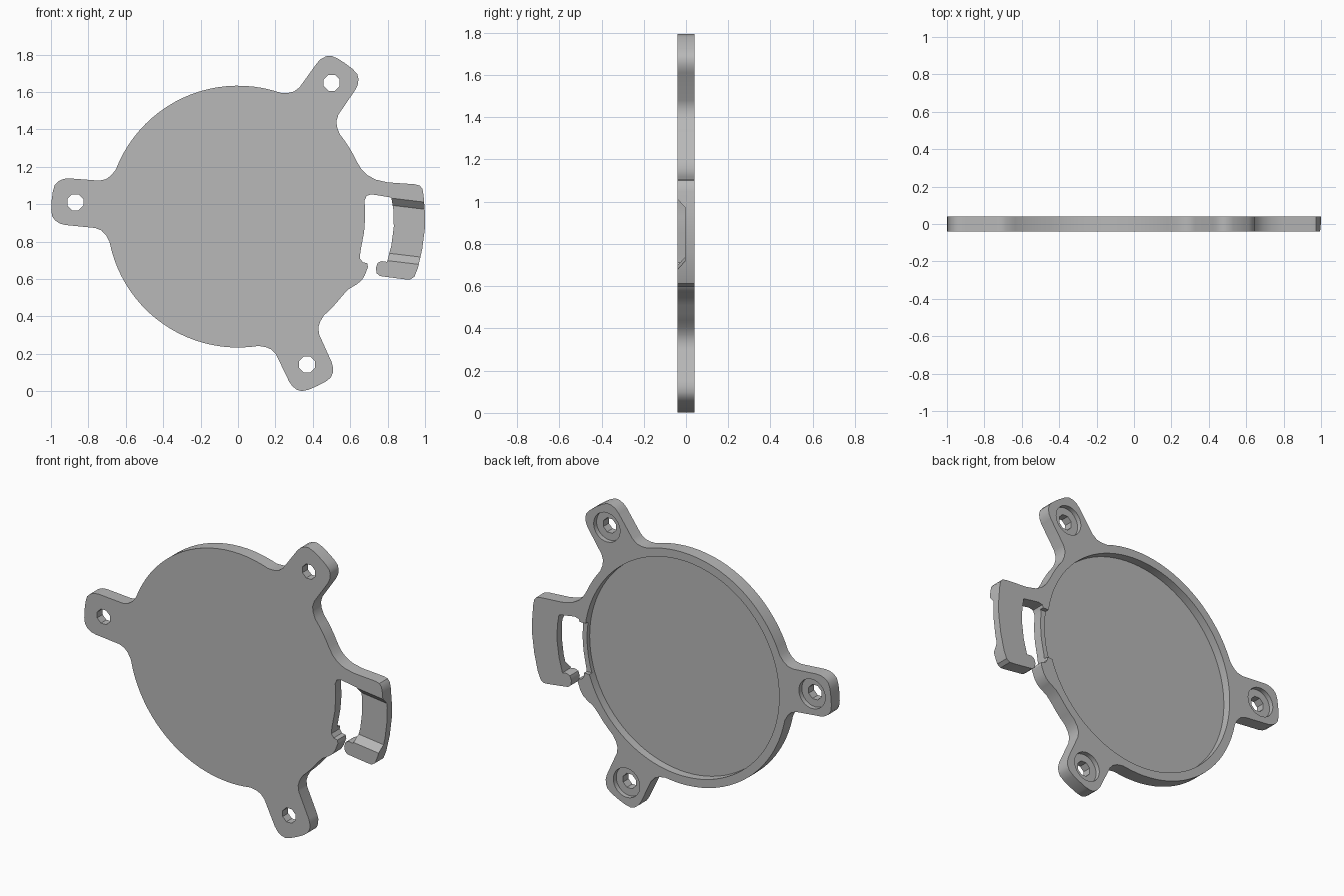
import bpy, bmesh, math

if "Cube" in bpy.data.objects:
    bpy.data.objects.remove(bpy.data.objects["Cube"], do_unlink=True)

CZ = 0.934          # height of the disc centre
R = 0.70            # disc radius
HALF = 0.04         # half thickness
TAB_ANGLES = (55, 175, 295)

grey = bpy.data.materials.new("plain grey")
grey.diffuse_color = (0.48, 0.48, 0.48, 1)
grey.use_nodes = True
grey.node_tree.nodes["Principled BSDF"].inputs["Base Color"].default_value = (0.48, 0.48, 0.48, 1)


def prism(name, front, y0, y1, back=None):
    """Solid between an (x, z) outline at y0 and a matching one at y1."""
    bm = bmesh.new()
    a = [bm.verts.new((x, y0, z)) for x, z in front]
    b = [bm.verts.new((x, y1, z)) for x, z in (back or front)]
    bm.faces.new(a)
    bm.faces.new(b[::-1])
    n = len(a)
    for i in range(n):
        j = (i + 1) % n
        bm.faces.new((a[j], a[i], b[i], b[j]))
    bmesh.ops.recalc_face_normals(bm, faces=bm.faces)
    mesh = bpy.data.meshes.new(name)
    bm.to_mesh(mesh)
    bm.free()
    mesh.materials.append(grey)
    ob = bpy.data.objects.new(name, mesh)
    bpy.context.collection.objects.link(ob)
    return ob


def polar(r, deg):
    t = math.radians(deg)
    return (r * math.cos(t), CZ + r * math.sin(t))


def arc(a0, a1):
    n = max(2, round((a1 - a0) / 4))
    return [polar(R, a0 + (a1 - a0) * i / n) for i in range(1, n)]


def circle(cx, cz, r, n, turn=0):
    return [(cx + r * math.cos(turn + math.tau * i / n),
             cz + r * math.sin(turn + math.tau * i / n)) for i in range(n)]


# Half outline of a mounting tab: distance outward, distance sideways
TAB = [(.673, .193), (.695, .160), (.72, .138), (.755, .127), (.915, .125),
       (.945, .120), (.972, .106), (.990, .085), (.998, .05)]


def tab(deg):
    t = math.radians(deg)
    pts = [(u, -v) for u, v in TAB] + [(1.0, 0)] + TAB[::-1]
    return [(u * math.cos(t) - v * math.sin(t),
             CZ + u * math.sin(t) + v * math.cos(t)) for u, v in pts]


# Lip, slot and side of the disc next to the clip
LIP = [(.59, .545), (.635, .572), (.66, .592), (.678, .62), (.695, .665),
       (.691, .684), (.667, .69), (.651, .712), (.655, .75), (.674, .85),
       (.68, .93), (.677, 1.02), (.688, 1.046), (.715, 1.053)]
# Clip: inner edge downward, rounded end, outer edge upward, arm to the disc
CLIP = [(.82, 1.036), (.831, .97), (.833, .88), (.82, .78), (.797, .692),
        (.768, .696), (.747, .687), (.737, .66), (.742, .63), (.76, .616),
        (.89, .599), (.92, .597), (.943, .612), (.962, .66), (.985, .76),
        (.999, .87), (1.0, .95), (.992, 1.05), (.986, 1.082), (.972, 1.10),
        (.945, 1.107), (.80, 1.117), (.735, 1.132), (.69, 1.157),
        (.66, 1.187), (.634, 1.23)]

outline = (LIP + CLIP + arc(25, 39) + tab(55) + arc(71, 159) + tab(175)
           + arc(191, 279) + tab(295) + arc(311, 326.5))
body = prism("cover_plate", outline, -HALF, HALF)

# Shallow round recess in the back
cutters = [prism("recess_cutter", circle(0, CZ, 0.65, 96), -0.01, 0.06)]
# Lowered wall beside the slot
cutters.append(prism("slot_wall_cutter",
                     [(.60, .73), (.72, .73), (.72, 1.03), (.60, 1.03)], 0.015, 0.06))
# Bolt holes with counterbores
for ang in TAB_ANGLES:
    x, z = polar(0.873, ang)
    cutters.append(prism("bolt_cutter", circle(x, z, 0.046, 8, math.pi / 8), -0.06, 0.06))
    cutters.append(prism("counterbore_cutter", circle(x, z, 0.088, 32), 0.012, 0.07))


# Sloped notch in the front of the clip
def slanted(lo, hi):
    return [(x, z - 0.12 * (x - 0.9))
            for x, z in ((.77, lo), (1.05, lo), (1.05, hi), (.77, hi))]


cutters.append(prism("clip_notch_cutter", slanted(.675, 1.034), -0.05, -0.005,
                     slanted(.727, .985)))

bpy.context.view_layer.objects.active = body
for c in cutters:
    c.hide_render = True
    m = body.modifiers.new("cut", 'BOOLEAN')
    m.operation = 'DIFFERENCE'
    m.solver = 'EXACT'
    m.object = c
    bpy.ops.object.modifier_apply(modifier=m.name)
    bpy.data.objects.remove(c, do_unlink=True)

bpy.ops.object.select_all(action='DESELECT')
body.select_set(True)
bpy.ops.object.shade_smooth_by_angle(angle=math.radians(32))
